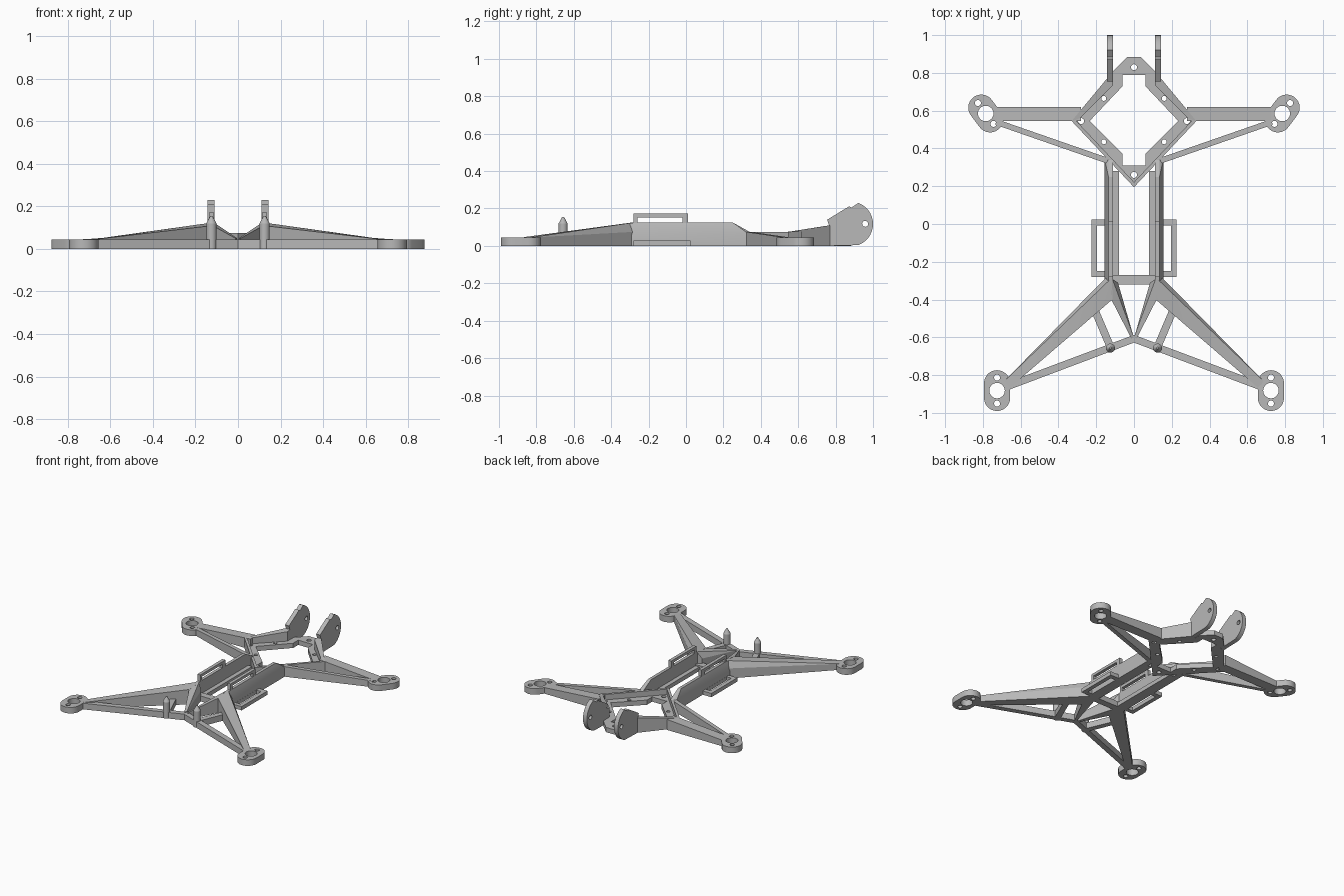
import bpy, bmesh
from math import cos, sin, pi, radians, atan2
from mathutils import Matrix, Vector

if "Cube" in bpy.data.objects:
    bpy.data.objects.remove(bpy.data.objects["Cube"], do_unlink=True)

grey = bpy.data.materials.new("matte_grey")
grey.use_nodes = True
grey.diffuse_color = (0.48, 0.48, 0.48, 1)
grey.node_tree.nodes["Principled BSDF"].inputs["Base Color"].default_value = grey.diffuse_color


def finish(name, bm, mirror):
    """Clean a bmesh, turn it into an object and mirror it across x if asked."""
    bmesh.ops.remove_doubles(bm, verts=bm.verts, dist=0.0001)
    bmesh.ops.recalc_face_normals(bm, faces=bm.faces)
    mesh = bpy.data.meshes.new(name)
    bm.to_mesh(mesh)
    bm.free()
    mesh.materials.clear()
    mesh.materials.append(grey)
    obj = bpy.data.objects.new(name, mesh)
    bpy.context.collection.objects.link(obj)
    bpy.ops.object.select_all(action='DESELECT')
    obj.select_set(True)
    bpy.context.view_layer.objects.active = obj
    bpy.ops.object.shade_smooth_by_angle(angle=radians(25))
    if mirror:
        obj.modifiers.new("Mirror", 'MIRROR').use_mirror_merge = False
    return obj


def hull(name, points, mirror=True):
    """Convex solid around a few corner points."""
    bm = bmesh.new()
    for p in points:
        bm.verts.new(p)
    result = bmesh.ops.convex_hull(bm, input=bm.verts)
    loose = [v for v in bm.verts if not v.link_faces]
    bmesh.ops.delete(bm, geom=loose, context='VERTS')
    bmesh.ops.dissolve_limit(bm, angle_limit=radians(1), verts=bm.verts, edges=bm.edges)
    return finish(name, bm, mirror)


def plate(name, loops, low, high, mirror=True, upright=False):
    """Extruded outline with holes; upright plates use (y, z) outlines and x depth."""
    curve = bpy.data.curves.new(name, 'CURVE')
    curve.dimensions = '2D'
    curve.fill_mode = 'BOTH'
    curve.extrude = (high - low) / 2
    for loop in loops:
        spline = curve.splines.new('POLY')
        spline.points.add(len(loop) - 1)
        for point, (a, b) in zip(spline.points, loop):
            point.co = (a, b, 0, 1)
        spline.use_cyclic_u = True
    temp = bpy.data.objects.new(name + "_outline", curve)
    mesh = bpy.data.meshes.new_from_object(temp)
    bm = bmesh.new()
    bm.from_mesh(mesh)
    bpy.data.objects.remove(temp)
    bpy.data.meshes.remove(mesh)
    bpy.data.curves.remove(curve)
    bmesh.ops.translate(bm, verts=bm.verts, vec=(0, 0, (low + high) / 2))
    if upright:
        bm.transform(Matrix(((0, 0, 1, 0), (1, 0, 0, 0), (0, 1, 0, 0), (0, 0, 0, 1))))
    return finish(name, bm, mirror)


def circle(x, y, r, n=20):
    return [(x + r * cos(2 * pi * i / n), y + r * sin(2 * pi * i / n)) for i in range(n)]


def rect(x0, y0, x1, y1):
    return [(x0, y0), (x1, y0), (x1, y1), (x0, y1)]


def bar(name, a, b, width, top_a, top_b, mirror=True):
    """Straight strut on the ground with a sloping top."""
    a, b = Vector(a), Vector(b)
    side = (b - a).orthogonal().normalized() * width / 2
    points = []
    for p, top in ((a, top_a), (b, top_b)):
        for q in (p - side, p + side):
            points += [(q.x, q.y, 0), (q.x, q.y, top)]
    return hull(name, points, mirror)


def motor_mount(name, x, y, dx, dy):
    """Rounded pad with a large shaft hole and two screw holes."""
    turn = atan2(dy, dx)
    outline = []
    for sign, start in ((1, turn - pi / 2), (-1, turn + pi / 2)):
        for i in range(15):
            t = start + pi * i / 14
            outline.append((x + sign * dx * 0.039 + 0.069 * cos(t),
                            y + sign * dy * 0.039 + 0.069 * sin(t)))
    holes = [circle(x, y, 0.041, 28)]
    holes += [circle(x + s * dx * 0.069, y + s * dy * 0.069, 0.016) for s in (1, -1)]
    plate(name, [outline] + holes, 0, 0.045)


motor_mount("front_motor_mount", 0.725, -0.882, 0, 1)
motor_mount("back_motor_mount", 0.785, 0.585, 0.6, 0.8)

# Diamond base plate with screw holes
half = [(0, 0.195), (0.33, 0.545), (0.11, 0.77), (0.11, 0.81), (0.037, 0.883)]
inner = [(0.06, 0.31), (0.06, 0.37), (0.235, 0.545), (0.06, 0.73), (0.06, 0.79)]
outer_loop = half + [(-x, y) for x, y in reversed(half[1:])]
inner_loop = inner + [(-x, y) for x, y in reversed(inner)]
screws = [circle(0, y, 0.016) for y in (0.26, 0.83)]
for s in (1, -1):
    screws += [circle(s * 0.28, 0.545, 0.016)]
    screws += [circle(s * 0.16, y, 0.013) for y in (0.435, 0.665)]
plate("diamond_plate", [outer_loop, inner_loop] + screws, 0, 0.035, mirror=False)

# Raised rim around the diamond, rising towards the tail fins
hull("diamond_front_rim", [(x, y, z) for x, y in
     ((0, 0.195), (0.33, 0.545), (0.305, 0.545), (0, 0.222)) for z in (0, 0.075)])
hull("diamond_back_rim", [(x, y, z) for x, y, top in
     ((0.33, 0.545, 0.075), (0.302, 0.545, 0.075), (0.143, 0.77, 0.11), (0.111, 0.77, 0.11),
      (0.111, 0.735, 0.105)) for z in (0, top)])

# Back arms and their braces
hull("back_arm", [(x, y, z) for x, top in ((0.28, 0.078), (0.725, 0.045))
                  for y in (0.545, 0.62) for z in (0, top)])
bar("back_brace", (0.14, 0.335), (0.73, 0.54), 0.03, 0.075, 0.045)

# Tail fins
arc = [(0.88 + 0.12 * cos(radians(a)), 0.117 + 0.12 * sin(radians(a)))
       for a in range(-70, 71, 10)]
fin = [(0.765, 0)] + arc + [(0.885, 0.205), (0.873, 0.212), (0.755, 0.14), (0.765, 0.11)]
plate("tail_fin", [fin, circle(0.958, 0.118, 0.016)], 0.111, 0.143, upright=True)

# Body side rails: leaning outer wall and a low inner ledge
rail = []
for y, top in ((-0.30, 0.122), (-0.27, 0.125), (0.25, 0.125), (0.34, 0.075)):
    rail += [(0.112, y, 0), (0.155, y, 0), (0.155, y, 0.06), (0.135, y, top), (0.112, y, top)]
hull("side_rail", rail)
plate("rail_ledge", [rect(0.08, -0.3, 0.12, 0.28)], 0, 0.03)
plate("front_crossbar", [rect(-0.12, -0.32, 0.12, -0.27)], 0, 0.04, mirror=False)

# Strap loops above and beside the rails
plate("upper_strap_loop", [rect(-0.28, 0.10, 0.012, 0.172), rect(-0.26, 0.112, -0.02, 0.152)],
      0.112, 0.136, upright=True)
plate("side_strap_loop", [rect(0.14, -0.28, 0.225, 0.025), rect(0.156, -0.25, 0.195, -0.008)],
      0, 0.028)

# Front arms: low outer edge, high inner ridge
hull("front_arm", [
    (0.145, -0.28, 0), (0.145, -0.28, 0.075), (0.112, -0.28, 0.125), (0.112, -0.28, 0),
    (0.115, -0.40, 0), (0.115, -0.40, 0.11),
    (0.69, -0.835, 0), (0.69, -0.835, 0.044), (0.655, -0.865, 0), (0.655, -0.865, 0.047)])

# Nose struts meeting at a low apex
hull("nose_strut", [(x, y, z) for x, y, top in
     ((0.085, -0.31, 0.075), (0.115, -0.29, 0.125), (0.12, -0.40, 0.11),
      (0.004, -0.59, 0.05), (0.012, -0.61, 0.05)) for z in (0, top)])

# Front braces, cross struts and pointed posts
hull("front_brace", [(x, y, z) for x, y in
     ((0, -0.587), (0, -0.628), (0.68, -0.842), (0.66, -0.877)) for z in (0, 0.045)])
bar("cross_strut", (0.125, -0.65), (0.21, -0.45), 0.04, 0.045, 0.045)
post = [(x, y, z) for x, y in circle(0.125, -0.657, 0.024, 24) for z in (0, 0.12)]
hull("front_post", post + [(x, y, 0.155) for x, y in circle(0.125, -0.657, 0.005, 24)])
